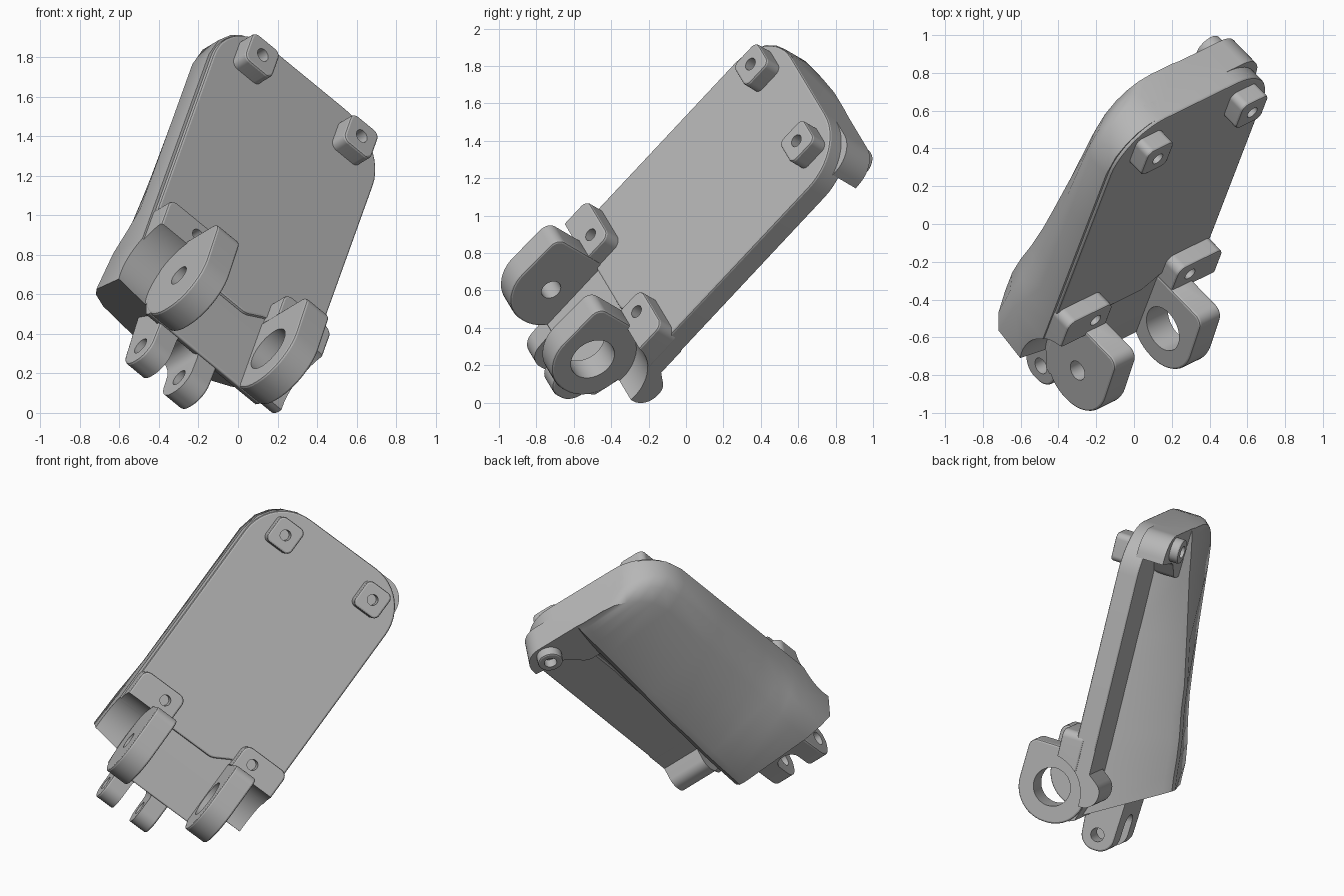
import bpy, bmesh, math
from mathutils import Matrix, Vector

cube = bpy.data.objects.get("Cube")
if cube:
    bpy.data.objects.remove(cube, do_unlink=True)

# Part frame: a across the plate, b along it, c out of its face
u = Vector((0.723, 0.355, -0.593)).normalized()
v = Vector((0.256, 0.662, 0.705))
v = (v - u * u.dot(v)).normalized()
n = u.cross(v)
FRAME = (Matrix.Translation(u * -0.52 + Vector((0.008, 0, 0)))
         @ Matrix((u, v, n)).transposed().to_4x4())

grey = bpy.data.materials.new("plain_grey")
grey.use_nodes = True
colour = (0.47, 0.47, 0.47, 1)
grey.diffuse_color = colour
grey.node_tree.nodes["Principled BSDF"].inputs["Base Color"].default_value = colour


def finish(name, bm):
    bmesh.ops.recalc_face_normals(bm, faces=bm.faces)
    mesh = bpy.data.meshes.new(name)
    bm.to_mesh(mesh)
    bm.free()
    mesh.materials.append(grey)
    ob = bpy.data.objects.new(name, mesh)
    bpy.context.collection.objects.link(ob)
    ob.matrix_world = FRAME
    return ob


def rounded(corners, steps=12):
    """Turn (x, y, radius) corners into a filleted outline."""
    out = []
    for i, (x, y, r) in enumerate(corners):
        p = Vector((x, y))
        if r == 0:
            out.append(p)
            continue
        d1 = (Vector(corners[i - 1][:2]) - p).normalized()
        d2 = (Vector(corners[(i + 1) % len(corners)][:2]) - p).normalized()
        half = d1.angle(d2) / 2
        centre = p + (d1 + d2).normalized() * r / math.sin(half)
        s = p + d1 * r / math.tan(half) - centre
        e = p + d2 * r / math.tan(half) - centre
        turn = s.angle_signed(e)
        for k in range(steps + 1):
            out.append(centre + Matrix.Rotation(-turn * k / steps, 2) @ s)
    return out


def circle(x, y, r, count=40):
    return [Vector((x + r * math.cos(math.tau * k / count),
                    y + r * math.sin(math.tau * k / count))) for k in range(count)]


def prism(name, outline, lo, hi, axis="c"):
    """Extrude an (a, b) outline along c, or a (b, c) outline along a."""
    bm = bmesh.new()
    place = (lambda p, h: (p.x, p.y, h)) if axis == "c" else (lambda p, h: (h, p.x, p.y))
    rings = [[bm.verts.new(place(p, h)) for p in outline] for h in (lo, hi)]
    for ring in rings:
        bm.faces.new(ring)
    for i in range(len(outline)):
        j = (i + 1) % len(outline)
        bm.faces.new((rings[0][i], rings[0][j], rings[1][j], rings[1][i]))
    return finish(name, bm)


def modify(ob, kind, **settings):
    mod = ob.modifiers.new(kind.lower(), kind)
    for key, value in settings.items():
        setattr(mod, key, value)
    bpy.context.view_layer.objects.active = ob
    bpy.ops.object.modifier_apply(modifier=mod.name)


def soften(ob, width=0.012):
    modify(ob, "BEVEL", width=width, segments=2, limit_method="ANGLE", angle_limit=0.7)


def cut(ob, outline, lo, hi, axis="c"):
    cutter = prism("cutter", outline, lo, hi, axis)
    cutter.hide_render = True
    modify(ob, "BOOLEAN", operation="DIFFERENCE", object=cutter, solver="EXACT")
    bpy.data.objects.remove(cutter, do_unlink=True)


def groove(ob, sign):
    """Round clearance about the hinge axis, outside an ear."""
    cut(ob, circle(HB, HC, 0.25, 64), *sorted((0.388 * sign, 0.9 * sign)), "a")


HB, HC = -0.10, 0.585      # hinge axis
TOP = 1.715                # far edge of the plate
parts = []

# Main plate, with a curved lower lip between the pads
plate = prism("plate", rounded([(-0.56, 0.13, 0), (0.12, 0.13, 0.1), (0.24, 0.2, 0.1),
                                (0.56, 0.2, 0), (0.56, TOP, 0.3), (-0.56, TOP, 0.3)]),
              0.31, 0.45)
soften(plate)
parts.append(plate)

# Lower body between the hinge ears
body = prism("lower_body", rounded([(0.25, 0.435, 0), (-0.29, 0.435, 0.01), (-0.27, 0.39, 0),
                                    (-0.05, 0.312, 0), (0.25, 0.312, 0)]), -0.388, 0.38, "a")
parts.append(body)

# Rounded end of the thin side of the plate
rod = prism("side_rod", rounded([
    (0.25, 0.44, 0), (-0.13, 0.44, 0.1), (-0.13, 0.22, 0.1),
    (0.02, 0.22, 0.08), (0.09, 0.312, 0), (0.25, 0.312, 0)]), 0.3, 0.56, "a")
groove(rod, 1)
parts.append(rod)

# Rear housing lofted along b: station, side depth, shoulder depth, ridge depth
stations = [(TOP, 0.26, 0.17, 0.17), (TOP - 0.012, 0.27, 0.17, 0.17),
            (1.67, 0.28, 0.17, 0.16), (1.62, 0.29, 0.17, 0.15), (1.54, 0.3, 0.17, 0.135),
            (1.415, 0.3, 0.165, 0.115), (1.0, 0.3, 0.13, 0.03), (0.72, 0.3, 0.1, -0.025),
            (0.55, 0.3, 0.08, -0.045), (0.38, 0.3, 0.05, -0.075), (0.25, 0.25, 0.02, -0.09),
            (0.12, 0.19, 0.0, -0.1), (-0.29, 0.15, 0.0, -0.11)]
bm = bmesh.new()
rings = []
for b, side, shoulder, ridge in stations:
    left = -0.575
    if b > TOP - 0.3:
        left = -0.275 - math.sqrt(max(0, 0.09 - (b - TOP + 0.3) ** 2))
    ring = []
    for a, c in ((left, 0.43), (left, side), (left + 0.05, shoulder * 0.5 + side * 0.5),
                 (left + 0.15, shoulder), (0.03, ridge), (0.08, ridge + 0.005),
                 (0.12, ridge + 0.05), (0.25, 0.33), (0.25, 0.43)):
        # the lower end slopes towards the back, with its outer corner trimmed
        floor = -0.29 + (0.45 - c) * 0.58
        if a < -0.5:
            floor = max(floor, -0.16)
        ring.append(bm.verts.new((a, max(b, floor), c)))
    rings.append(ring)
for r0, r1 in zip(rings, rings[1:]):
    for i in range(len(r0)):
        j = (i + 1) % len(r0)
        bm.faces.new((r0[i], r0[j], r1[j], r1[i]))
bm.faces.new(rings[0])
bm.faces.new(rings[-1])
housing = finish("rear_housing", bm)
groove(housing, -1)

# Thick top corner of the housing that carries the rear boss
parts.append(prism("rear_corner", rounded([
    (0.0, 1.40, 0), (0.22, 1.40, 0.08), (0.32, 1.52, 0.08),
    (0.535, 1.54, 0), (0.52, TOP, 0.15), (0.0, TOP, 0)]), 0.175, 0.36))

# Hinge ears and the drilled pads beside them
for label, sign, bore in (("left", 1, 0.125), ("right", -1, 0.055)):
    lo, hi = sorted((0.235 * sign, 0.39 * sign))
    ear = prism(label + "_hinge_ear", rounded([
        (0.17, 0.40, 0), (0.17, 0.80, 0.06), (-0.335, 0.82, 0.225),
        (-0.335, 0.35, 0.22), (-0.05, 0.35, 0)]), lo, hi, "a")
    soften(ear)
    cut(ear, circle(HB, HC, bore), lo - 0.1, hi + 0.1, "a")
    lo, hi = sorted((0.24 * sign, 0.565 * sign))
    pad = prism(label + "_hinge_pad", rounded([
        (lo, 0.08, 0), (hi, 0.08, 0), (hi, 0.33, 0.05), (lo, 0.33, 0.05)]), 0.4, 0.55)
    soften(pad)
    cut(pad, circle(0.346 * sign, 0.243, 0.035, 24), 0.46, 0.7)
    groove(pad, sign)
    parts += [ear, pad]

# Front bosses at the far end
for label, a in (("left", 0.346), ("right", -0.346)):
    s, b = 0.095, 1.536
    boss = prism(label + "_front_boss", rounded([
        (a - s, b - s, 0.04), (a + s, b - s, 0.04),
        (a + s, b + s, 0.04), (a - s, b + s, 0.04)]), 0.42, 0.55)
    soften(boss)
    cut(boss, circle(a, b, 0.035, 24), 0.46, 0.7)
    parts.append(boss)

# Round boss on the back
rear = prism("rear_boss", circle(0.37, 1.62, 0.08), 0.115, 0.35)
soften(rear)
cut(rear, circle(0.37, 1.62, 0.04, 24), 0.0, 0.25)
parts.append(rear)

# Small forked bracket at the lower end
fork = prism("fork_bracket", rounded([
    (-0.1, 0.42, 0), (-0.27, 0.42, 0.03), (-0.49, 0.41, 0.1),
    (-0.49, 0.195, 0.105), (-0.1, 0.17, 0)]), -0.31, 0.085, "a")
soften(fork)
cut(fork, rounded([(-0.185, -0.6, 0), (-0.04, -0.6, 0),
                   (-0.04, -0.24, 0.07), (-0.185, -0.24, 0.07)]), 0.0, 0.7)
cut(fork, circle(-0.385, 0.306, 0.045, 24), -0.5, 0.3, "a")
parts.append(fork)

# Smooth shading with sharp edges kept
for group, angle in ((parts, 20), ([housing], 38)):
    bpy.ops.object.select_all(action="DESELECT")
    for ob in group:
        ob.select_set(True)
    bpy.context.view_layer.objects.active = group[0]
    bpy.ops.object.shade_smooth_by_angle(angle=math.radians(angle))
